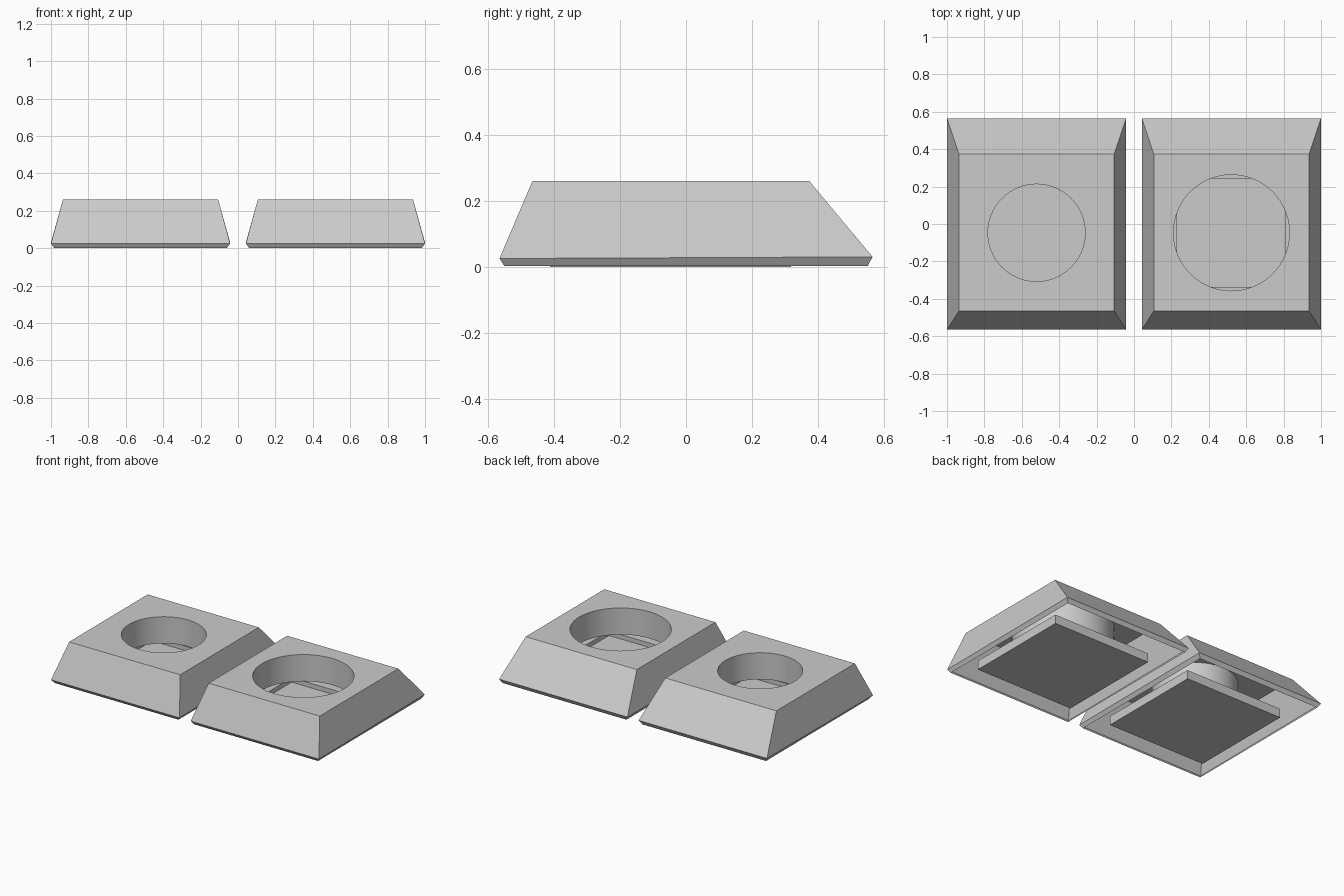
import bpy, bmesh, math

if "Cube" in bpy.data.objects:
    bpy.data.objects.remove(bpy.data.objects["Cube"])

grey = bpy.data.materials.new("plain_grey")
grey.diffuse_color = (0.6, 0.6, 0.6, 1)
grey.use_nodes = True
grey.node_tree.nodes["Principled BSDF"].inputs["Base Color"].default_value = grey.diffuse_color

HOLE_Y = -0.047      # centre of hole and tray along y
SEG = 64


def finish(bm, name):
    bmesh.ops.recalc_face_normals(bm, faces=bm.faces[:])
    me = bpy.data.meshes.new(name)
    bm.to_mesh(me)
    bm.free()
    me.materials.append(grey)
    ob = bpy.data.objects.new(name, me)
    bpy.context.collection.objects.link(ob)
    bpy.context.view_layer.objects.active = ob
    bpy.ops.object.select_all(action='DESELECT')
    ob.select_set(True)
    bpy.ops.object.shade_smooth_by_angle(angle=math.radians(25))
    return ob


def ring(bm, cx, hx, y0, y1, za, zb):
    """Rectangle of four vertices, za at the front and zb at the back."""
    return [bm.verts.new(p) for p in ((cx - hx, y0, za), (cx + hx, y0, za),
                                      (cx + hx, y1, zb), (cx - hx, y1, zb))]


def bridge(bm, a, b):
    n = len(a)
    for i in range(n):
        j = (i + 1) % n
        bm.faces.new((a[i], a[j], b[j], b[i]))


def circle(bm, cx, r, z):
    return [bm.verts.new((cx + r * math.cos(2 * math.pi * i / SEG),
                          HOLE_Y + r * math.sin(2 * math.pi * i / SEG), z))
            for i in range(SEG)]


def loop_edges(bm, vs):
    out = []
    for i in range(len(vs)):
        pair = (vs[i], vs[(i + 1) % len(vs)])
        out.append(bm.edges.get(pair) or bm.edges.new(pair))
    return out


def shell(name, cx, r):
    """Hollow sloped cover, open below, with a round sleeve through its top."""
    bm = bmesh.new()
    foot = ring(bm, cx, 0.462, -0.55, 0.55, 0.002, 0.002)
    belt = ring(bm, cx, 0.479, -0.565, 0.565, 0.025, 0.03)
    top = ring(bm, cx, 0.415, -0.465, 0.373, 0.26, 0.26)
    bridge(bm, foot, belt)
    bridge(bm, belt, top)
    rim = circle(bm, cx, r, 0.26)
    low = circle(bm, cx, r, 0.08)
    bridge(bm, rim, low)
    bmesh.ops.triangle_fill(bm, use_beauty=True, normal=(0, 0, 1),
                            edges=loop_edges(bm, top) + loop_edges(bm, rim))
    return finish(bm, name)


def tray(name, cx):
    """Shallow square tray beneath the sleeve."""
    bm = bmesh.new()
    sizes = ((0.365, 0.0), (0.365, 0.06), (0.29, 0.06), (0.29, 0.03))
    rings = [ring(bm, cx, h, HOLE_Y - h, HOLE_Y + h, z, z) for h, z in sizes]
    for a, b in zip(rings, rings[1:]):
        bridge(bm, a, b)
    bm.faces.new(rings[0])
    bm.faces.new(rings[-1])
    return finish(bm, name)


# Two covers side by side, the right one with the wider hole
for side, cx, r in (("left", -0.521, 0.26), ("right", 0.521, 0.31)):
    shell(side + "_cover", cx, r)
    tray(side + "_tray", cx)
